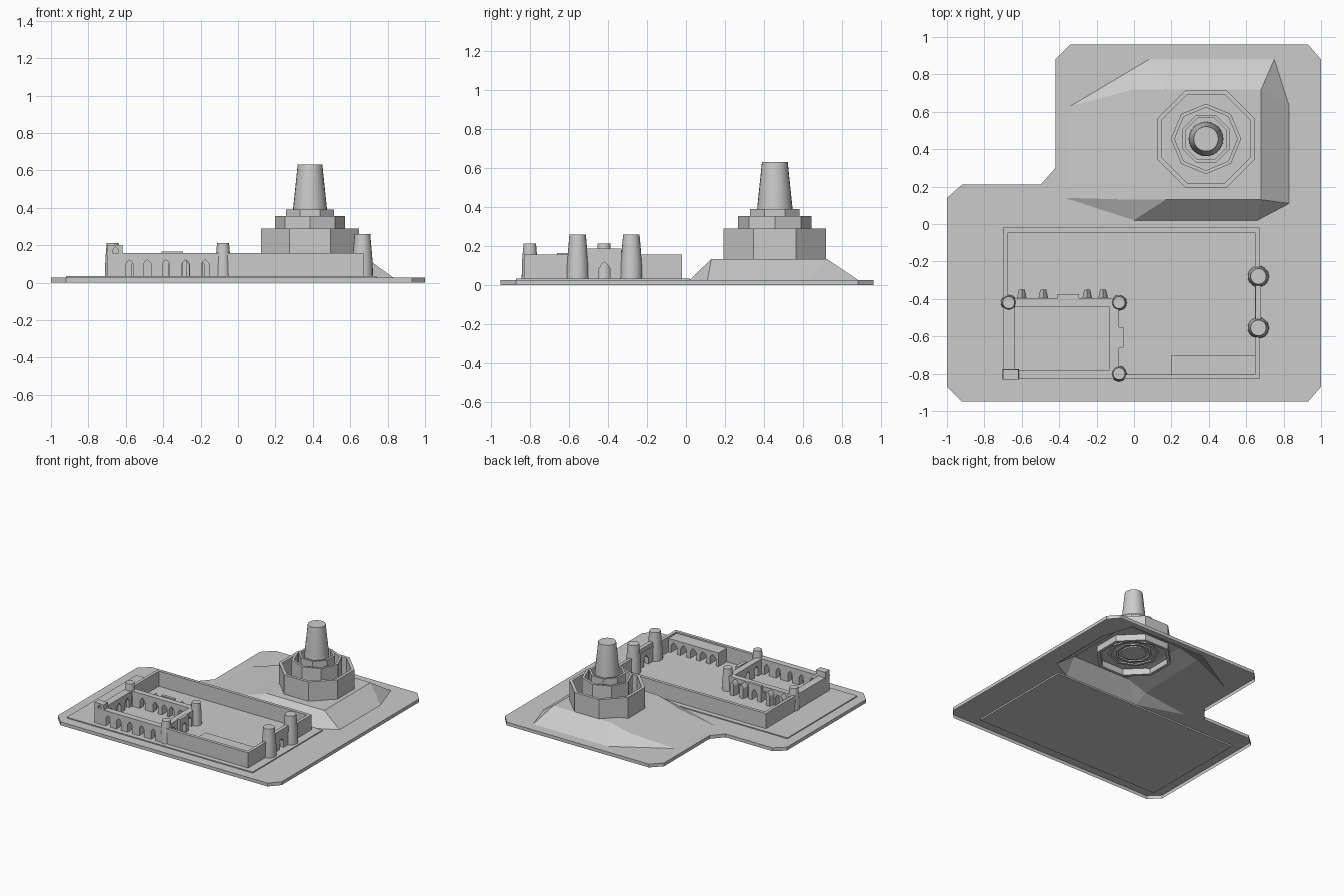
import bpy, bmesh
from math import cos, sin, pi, radians
from mathutils import Vector
from mathutils.geometry import tessellate_polygon

if "Cube" in bpy.data.objects:
    bpy.data.objects.remove(bpy.data.objects["Cube"])


def mesh(name, verts, faces, fix=True):
    bm = bmesh.new()
    vs = [bm.verts.new(v) for v in verts]
    for f in faces:
        bm.faces.new([vs[i] for i in f])
    if fix:
        bmesh.ops.recalc_face_normals(bm, faces=bm.faces)
    me = bpy.data.meshes.new(name)
    bm.to_mesh(me)
    bm.free()
    ob = bpy.data.objects.new(name, me)
    bpy.context.collection.objects.link(ob)
    return ob


def loft(name, rings, closed=False):
    """Skin rings of equal length; cap the ends, or join last to first."""
    n, m = len(rings[0]), len(rings)
    faces = []
    for k in range(m if closed else m - 1):
        a, b = k * n, ((k + 1) % m) * n
        faces += [(a + i, a + (i + 1) % n, b + (i + 1) % n, b + i) for i in range(n)]
    if not closed:
        faces += [tuple(range(n)), tuple(range((m - 1) * n, m * n))]
    return mesh(name, [p for r in rings for p in r], faces)


def rect(x0, x1, y0, y1, z):
    return [(x0, y0, z), (x1, y0, z), (x1, y1, z), (x0, y1, z)]


def box(name, x0, x1, y0, y1, z0, z1):
    return loft(name, [rect(x0, x1, y0, y1, z0), rect(x0, x1, y0, y1, z1)])


def ngon(c, r, z, n, rot=0):
    return [(c[0] + r * cos(rot + 2 * pi * i / n), c[1] + r * sin(rot + 2 * pi * i / n), z)
            for i in range(n)]


def tube(name, c, ro, ri, z0, z1, n, rot):
    return loft(name, [ngon(c, r, z, n, rot) for r, z in
                       ((ro, z0), (ro, z1), (ri, z1), (ri, z0))], True)


def tower(name, c, profile, n=20):
    ob = loft(name, [ngon(c, r, z, n) for r, z in profile])
    bpy.ops.object.select_all(action='DESELECT')
    bpy.context.view_layer.objects.active = ob
    ob.select_set(True)
    bpy.ops.object.shade_smooth_by_angle(angle=radians(30))
    return ob


def arch(name, axis, c, w, z0, z1, d0, d1, taper=1.0):
    """Pointed-arch prism running along x or y."""
    zs = z1 - w * 0.6
    prof = [(-w/2, z0), (w/2, z0), (w/2, zs), (w*0.3, zs + w*0.34), (0, z1),
            (-w*0.3, zs + w*0.34), (-w/2, zs)]

    def ring(d, s):
        return [((c + u*s, d, z) if axis == 'y' else (d, c + u*s, z)) for u, z in prof]
    return loft(name, [ring(d0, 1), ring(d1, taper)])


def cut(ob, specs):
    """Cut pointed openings into a wall."""
    bpy.context.view_layer.objects.active = ob
    for s in specs:
        k = arch("cutter", *s)
        k.hide_render = True
        m = ob.modifiers.new("opening", 'BOOLEAN')
        m.operation, m.object, m.solver = 'DIFFERENCE', k, 'EXACT'
        bpy.ops.object.modifier_apply(modifier=m.name)
        bpy.data.objects.remove(k)


# Ground: open-bottomed L-shaped plate with a hole where the hill rises
G = 0.027
outline = [(-1, -.87), (-.92, -.95), (.93, -.95), (1, -.87), (1, .88), (.93, .96),
           (-.34, .96), (-.42, .88), (-.42, .30), (-.50, .21), (-.92, .21), (-1, .14)]
foot = [(-.37, .14), (0, .02), (.66, .02), (.83, .11), (.83, .63), (.75, .88),
        (.08, .88), (-.34, .63)]
po = [Vector((x, y, G)) for x, y in outline]
pi_ = [Vector((x, y, G)) for x, y in foot]
tris = [tuple(t) for t in tessellate_polygon([po, pi_])]
n, h = len(po), len(pi_)
low = [Vector((x, y, 0)) for x, y in outline]
crest = [(0, .13, .08), (.17, .13, .135), (.68, .13, .135), (.68, .72, .135),
         (.17, .72, .135), (0, .72, .095)]
rim = [(i, (i + 1) % n, n + h + (i + 1) % n, n + h + i) for i in range(n)]
hill = ["b1 t1 t0", "b1 b2 t2 t1", "b2 b3 t2", "b3 b4 t3 t2", "b4 b5 t3", "b5 b6 t4 t3",
        "b6 t5 t4", "b6 b7 t5", "b7 b0 t0 t5", "b0 b1 t0", "t1 t2 t3 t4", "t0 t1 t4 t5"]
off = {"b": n, "t": n + h + n}
hill = [tuple(off[k[0]] + int(k[1]) for k in f.split()) for f in hill]
mesh("ground_and_hill", po + pi_ + low + crest, tris + rim + hill)

# Courtyard platform
box("courtyard_platform", -.92, .74, -.87, .02, .015, .035)

# Hilltop keep: nested octagonal ring walls round a tapered tower
C = (.385, .455)
tube("keep_outer_wall", C, .2835, .258, .085, .29, 8, pi / 8)
tube("keep_middle_wall", C, .188, .168, .125, .355, 8, 0)
tube("keep_inner_wall", C, .138, .12, .125, .39, 8, pi / 8)
tower("keep_tower", C, [(.093, .125), (.09, .40), (.066, .63)], 24)

# Curtain walls
Z0, Z1, T = .03, .157, .025
box("north_wall", -.70, .672, -.02 - T, -.02, Z0, Z1)
box("west_wall", -.70, -.70 + T, -.40, -.02 - T, Z0, Z1)
box("south_wall", -.08, .672, -.83, -.83 + T, Z0, Z1)
east = box("east_wall", .672 - T, .672, -.83 + T, -.02 - T, Z0, Z1)
gate = box("gate_wall", .65, .68, -.51, -.33, Z0, .187)
door = [('x', -.417, .055, .02, .118, .6, .75)]
cut(east, door)
cut(gate, door)
for i, y in enumerate((-.28, -.555)):
    tower(f"gate_tower_{i}", (.665, y), [(.057, Z0), (.054, .12), (.042, .26)])

# Arcade gallery along the south wall
gallery = box("gallery", .20, .648, -.806, -.70, Z0, .145)
cut(gallery, [('y', .25 + i * .087, .055, .02, .12, -.785, -.68) for i in range(5)])

# Palace: four walls round an inner court, pierced by pointed arches
palace = loft("palace_walls", [rect(-.70, -.08, -.83, -.395, Z0), rect(-.70, -.08, -.83, -.395, Z1),
                               rect(-.64, -.13, -.78, -.44, Z1), rect(-.64, -.13, -.78, -.44, Z0)], True)
south = [('y', x, .04, .02, .122, -.90, -.70) for x in (-.58, -.485, -.385, -.28, -.175)]
north = [('y', x, .045, .02, .122, -.50, -.35) for x in (-.545, -.43, -.35, -.285, -.205)]
eastern = [('x', y, .045, .02, .122, -.20, -.02) for y in (-.50, -.605, -.71)]
west = [('x', y, .05, .02, .122, -.665, -.60) for y in (-.50, -.605, -.71)]
cut(palace, south + north + eastern + west)
bay = box("north_bay", -.41, -.295, -.396, -.373, Z0, .165)
cut(bay, [('y', -.35, .045, .02, .122, -.45, -.33)])
bay = box("east_bay", -.081, -.055, -.66, -.55, Z0, .165)
cut(bay, [('x', -.605, .045, .02, .122, -.15, .02)])
for i, x in enumerate((-.60, -.485, -.25, -.165)):
    arch(f"buttress_{i}", 'y', x, .052, Z0, .15, -.396, -.35, .6)

# Palace corner towers
for i, c in enumerate(((-.67, -.42), (-.08, -.42), (-.08, -.80))):
    tower(f"palace_tower_{i}", c, [(.042, Z0), (.039, .13), (.032, .212)])
turret = loft("corner_turret", [rect(-.702, -.615, -.832, -.775, .15), rect(-.70, -.618, -.832, -.777, .20)])
cut(turret, [('y', -.655, .03, .158, .19, -.9, -.805)])
